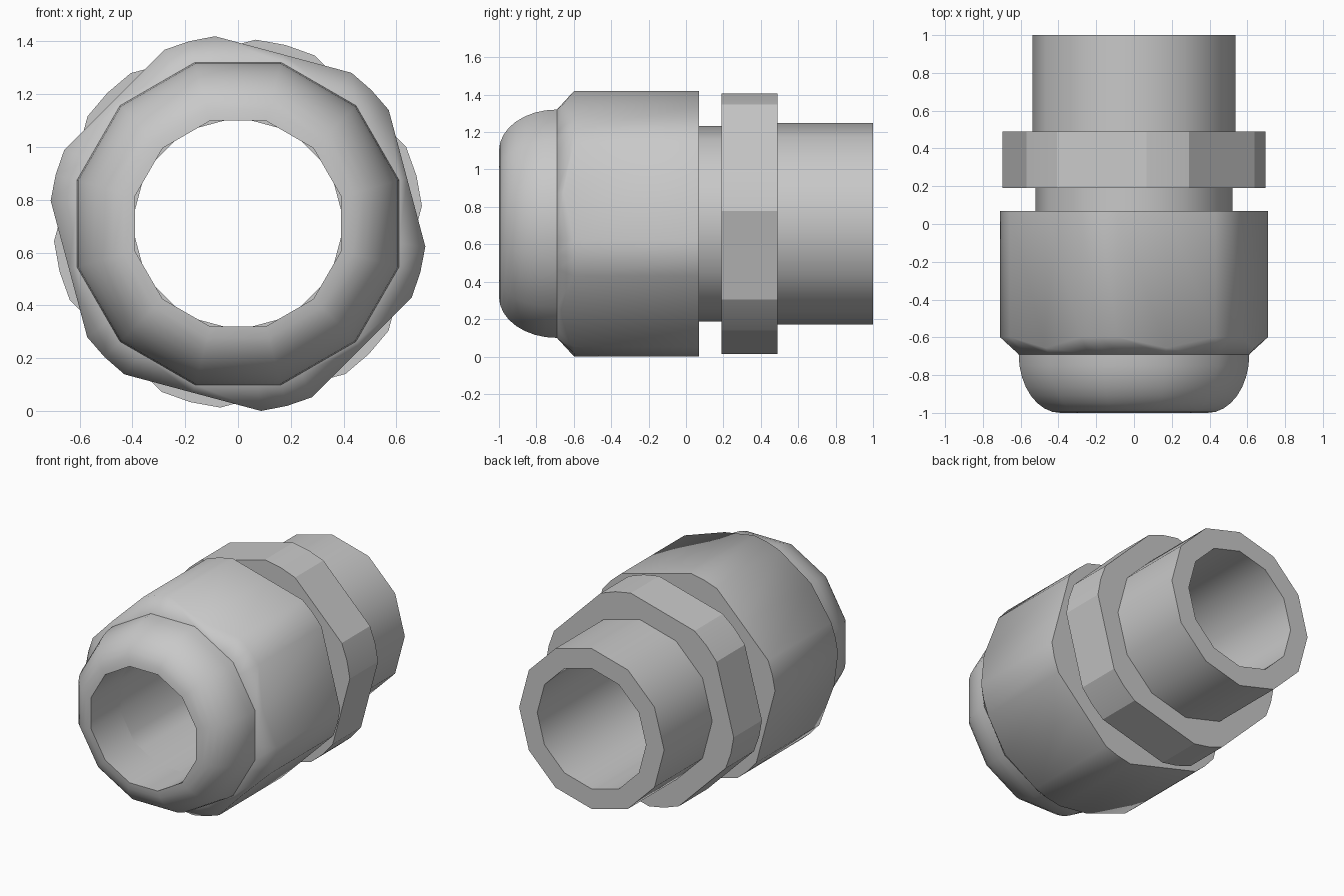
import bpy, bmesh
from math import cos, sin, pi, radians

cube = bpy.data.objects.get("Cube")
if cube:
    bpy.data.objects.remove(cube, do_unlink=True)

AXIS_Z = 0.71      # height of the bore axis
BORE = 0.404       # bore radius at the corners
STEP = 30          # twelve-sided round parts

grey = bpy.data.materials.new("plain_grey")
grey.use_nodes = True
GREY = (0.58, 0.58, 0.58, 1)
grey.diffuse_color = GREY
grey.node_tree.nodes["Principled BSDF"].inputs["Base Color"].default_value = GREY


def loft(name, rings, smooth_angle):
    """Skin rings of (angle, radius, y) around the y axis, joining last to first."""
    bm = bmesh.new()
    loops = [[bm.verts.new((r * cos(radians(a)), y, AXIS_Z + r * sin(radians(a))))
              for a, r, y in ring] for ring in rings]
    for i, loop in enumerate(loops):
        after = loops[(i + 1) % len(loops)]
        for j in range(len(loop)):
            k = (j + 1) % len(loop)
            bm.faces.new((loop[j], loop[k], after[k], after[j]))
    bmesh.ops.recalc_face_normals(bm, faces=bm.faces)
    mesh = bpy.data.meshes.new(name)
    bm.to_mesh(mesh)
    bm.free()
    mesh.materials.append(grey)
    obj = bpy.data.objects.new(name, mesh)
    bpy.context.collection.objects.link(obj)
    bpy.ops.object.select_all(action='DESELECT')
    bpy.context.view_layer.objects.active = obj
    obj.select_set(True)
    bpy.ops.object.shade_smooth_by_angle(angle=radians(smooth_angle))
    return obj


def lathe(name, profile, turn, smooth_angle=40):
    """Twelve-sided turned part from a closed (radius, y) profile."""
    return loft(name, [[(turn + STEP * i, r, y) for i in range(12)]
                       for r, y in profile], smooth_angle)


def hex_points(corner, half, radius):
    """Hexagon with trimmed corners: (angle, radius), plus each flat's middle."""
    points = []
    for i in range(6):
        a = corner + 60 * i
        points += [(a - half, radius), (a, radius), (a + half, radius)]
        points.append((a + 30, radius * cos(radians(30 - half))))
    return points


def twelve_gon(angle, radius, turn):
    """Radius of a twelve-sided outline at the given angle."""
    off = (angle - turn) % STEP - STEP / 2
    return radius * cos(pi / 12) / cos(radians(off))


# Rounded front cap, with a quarter-ellipse outside
CAP_R = 0.632
arc = [(BORE + (CAP_R - BORE) * sin(t * pi / 16), -0.69 - 0.31 * cos(t * pi / 16))
       for t in range(9)]
lathe("rounded_cap", arc + [(BORE, -0.69)], 15)

# Large clamping nut, chamfered at the front
outline = hex_points(45, 8, 0.715)
loft("clamping_nut", [
    [(a, twelve_gon(a, BORE, 15), -0.69) for a, r in outline],
    [(a, twelve_gon(a, CAP_R, 15), -0.69) for a, r in outline],
    [(a, r, -0.69 + 1.1 * (r - CAP_R)) for a, r in outline],
    [(a, r, 0.07) for a, r in outline],
    [(a, twelve_gon(a, BORE, 15), 0.07) for a, r in outline],
], 50)

# Neck and rear tube
lathe("neck", [(BORE, 0.07), (0.522, 0.07), (0.522, 0.19), (BORE, 0.19)], 0)
lathe("rear_tube", [(BORE, 0.19), (0.538, 0.19), (0.538, 1), (BORE, 1)], 0)

# Narrow hexagonal collar
outline = hex_points(15, 9.5, 0.7)
loft("hex_collar", [[(a, r if outer else 0.5, y) for a, r in outline]
                    for outer, y in ((0, 0.19), (1, 0.19), (1, 0.49), (0, 0.49))], 20)
